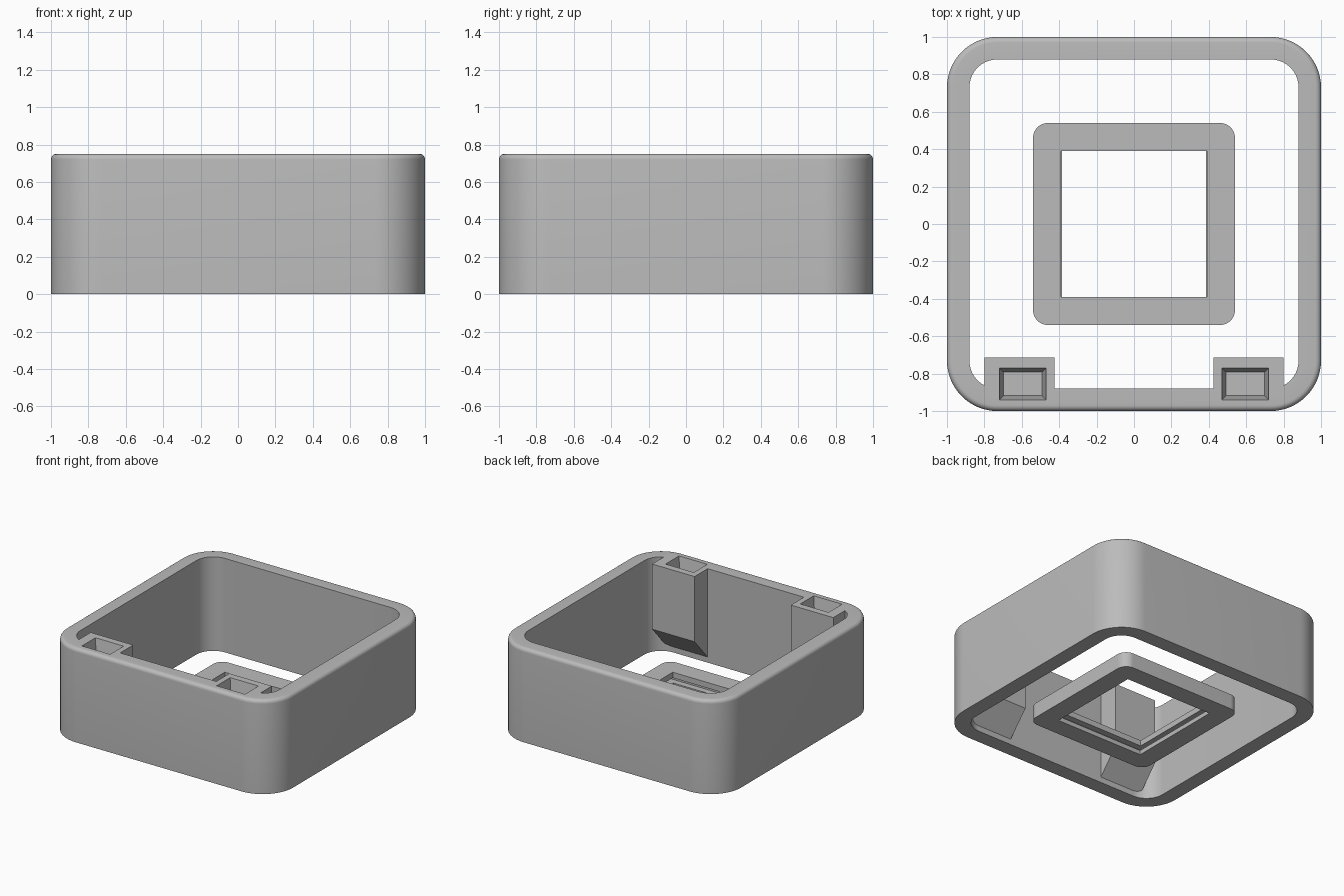
import bpy, bmesh, math

cube = bpy.data.objects.get("Cube")
if cube:
    bpy.data.objects.remove(cube, do_unlink=True)

# Single plain grey plastic
grey = bpy.data.materials.new("plain_grey")
grey.use_nodes = True
colour = (0.5, 0.5, 0.5, 1)
grey.diffuse_color = colour
grey.node_tree.nodes["Principled BSDF"].inputs["Base Color"].default_value = colour


def make_object(name, bm):
    bmesh.ops.remove_doubles(bm, verts=bm.verts, dist=1e-5)
    bmesh.ops.recalc_face_normals(bm, faces=bm.faces)
    mesh = bpy.data.meshes.new(name)
    bm.to_mesh(mesh)
    bm.free()
    mesh.materials.append(grey)
    obj = bpy.data.objects.new(name, mesh)
    bpy.context.collection.objects.link(obj)
    return obj


def rounded_loop(bm, hx, hy, radius, z, steps=16):
    """Rounded rectangle outline with half sizes hx and hy."""
    verts = []
    for quarter, (sx, sy) in enumerate([(1, 1), (-1, 1), (-1, -1), (1, -1)]):
        for i in range(steps + 1):
            a = (quarter + i / steps) * math.pi / 2
            verts.append(bm.verts.new((sx * (hx - radius) + radius * math.cos(a),
                                       sy * (hy - radius) + radius * math.sin(a), z)))
    return verts


def frame(name, sections):
    """Closed frame through a ring of rounded outlines."""
    bm = bmesh.new()
    loops = [rounded_loop(bm, *s) for s in sections]
    for a, b in zip(loops, loops[1:] + loops[:1]):
        for i in range(len(a)):
            j = (i + 1) % len(a)
            bm.faces.new((a[i], a[j], b[j], b[i]))
    return make_object(name, bm)


def hull(name, points):
    bm = bmesh.new()
    for p in points:
        bm.verts.new(p)
    bmesh.ops.convex_hull(bm, input=bm.verts)
    bmesh.ops.dissolve_limit(bm, angle_limit=0.01, verts=bm.verts, edges=bm.edges)
    return make_object(name, bm)


def boolean(target, other, operation):
    mod = target.modifiers.new(operation.lower(), 'BOOLEAN')
    mod.operation = operation
    mod.solver = 'EXACT'
    mod.object = other
    bpy.ops.object.select_all(action='DESELECT')
    bpy.context.view_layer.objects.active = target
    target.select_set(True)
    bpy.ops.object.modifier_apply(modifier=mod.name)
    bpy.data.objects.remove(other, do_unlink=True)


def smooth(obj):
    bpy.ops.object.select_all(action='DESELECT')
    bpy.context.view_layer.objects.active = obj
    obj.select_set(True)
    bpy.ops.object.shade_smooth_by_angle(angle=math.radians(30))


# Outer wall with a rounded top edge
top, edge = 0.75, 0.03
sections = [(0.88, 0.88, 0.15, 0), (1, 1, 0.27, 0)]
for i in range(7):
    a = i / 6 * math.pi / 2
    inset = edge * (1 - math.cos(a))
    sections.append((1 - inset, 1 - inset, 0.27 - inset, top - edge + edge * math.sin(a)))
sections.append((0.88, 0.88, 0.15, top))
wall = frame("outer_wall", sections)

# Two bosses on the front wall, sloped underneath, each with a tapered pocket
side_profile = [(-0.715, top), (-0.715, 0.23), (-0.88, 0.045), (-0.92, 0.045), (-0.92, top)]
for side in (-1, 1):
    boss = hull("boss", [(side * x, y, z) for x in (0.425, 0.8) for y, z in side_profile])
    boolean(wall, boss, 'UNION')
for side in (-1, 1):
    points = []
    for z, grow in ((top - 0.12, -0.022), (top, 0), (top + 0.06, 0.011)):
        points += [(side * (0.595 + sx * (0.125 + grow)), -0.855 + sy * (0.085 + grow), z)
                   for sx in (-1, 1) for sy in (-1, 1)]
    boolean(wall, hull("pocket", points), 'DIFFERENCE')
smooth(wall)

# Square socket frame in the middle, with a groove around its opening
socket = frame("socket_frame", [
    (0.54, 0.54, 0.08, 0),
    (0.54, 0.54, 0.08, 0.12),
    (0.39, 0.39, 0, 0.12),
    (0.39, 0.39, 0, 0.075),
    (0.44, 0.44, 0, 0.075),
    (0.44, 0.44, 0, 0.035),
    (0.385, 0.39, 0, 0.035),
    (0.385, 0.39, 0, 0),
])
smooth(socket)
